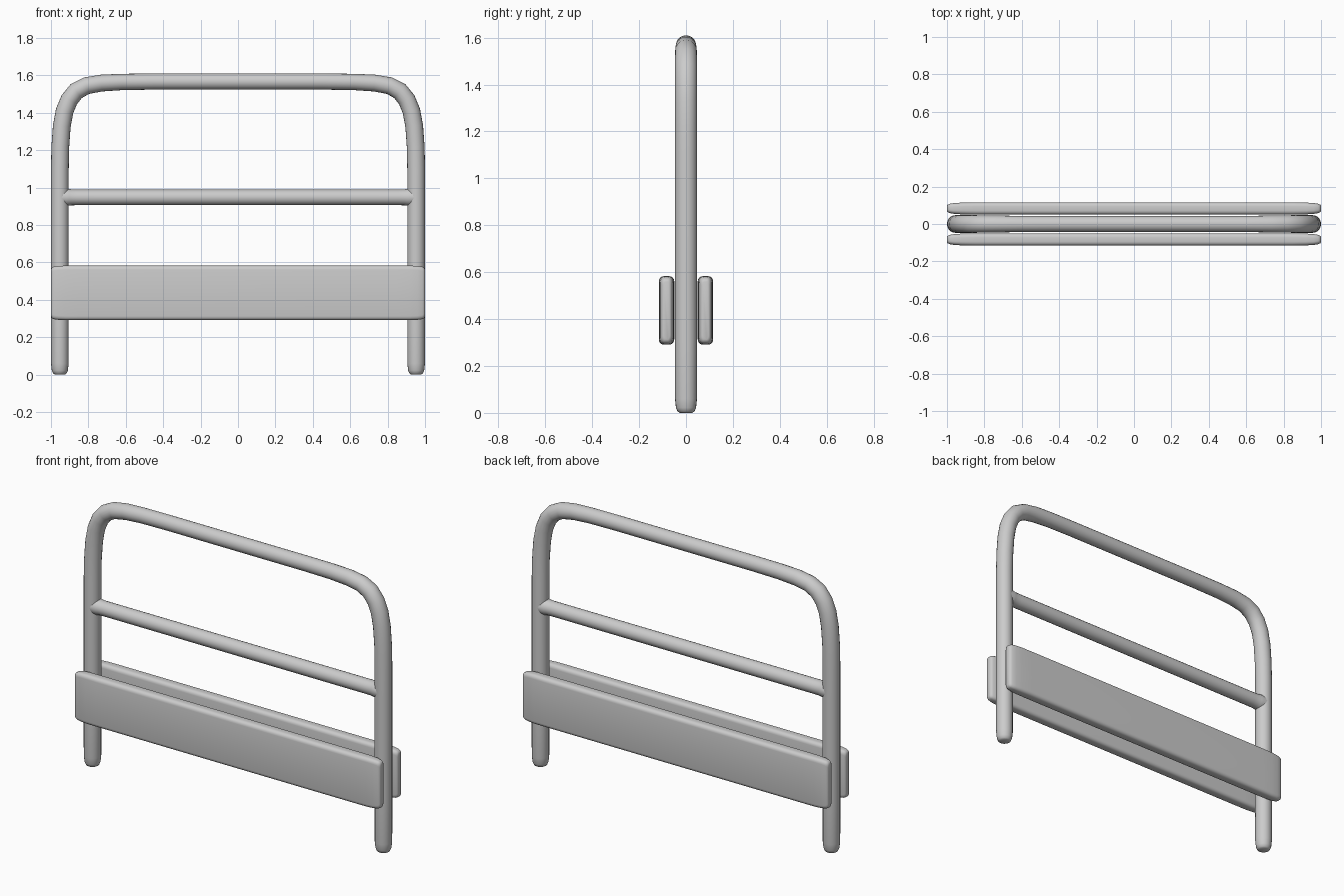
import bpy, bmesh, math
from mathutils import Vector

if "Cube" in bpy.data.objects:
    bpy.data.objects.remove(bpy.data.objects["Cube"])


def loft(name, rings):
    """Skin a list of equal-length vertex rings and close both ends."""
    bm = bmesh.new()
    loops = [[bm.verts.new(p) for p in ring] for ring in rings]
    n = len(loops[0])
    for a, b in zip(loops, loops[1:]):
        for i in range(n):
            j = (i + 1) % n
            bm.faces.new((a[i], a[j], b[j], b[i]))
    bm.faces.new(loops[0])
    bm.faces.new(loops[-1])
    bmesh.ops.recalc_face_normals(bm, faces=bm.faces)
    for f in bm.faces:
        f.smooth = True
    mesh = bpy.data.meshes.new(name)
    bm.to_mesh(mesh)
    bm.free()
    obj = bpy.data.objects.new(name, mesh)
    bpy.context.collection.objects.link(obj)
    return obj


def tube(name, half, sides=20):
    """Round tube in the XZ plane; half = (x, z, radius) on the left, mirrored to the right."""
    path = half + [(-x, z, r) for x, z, r in reversed(half)]
    pts = [Vector((x, 0, z)) for x, z, r in path]
    rings = []
    for i, p in enumerate(pts):
        t = (pts[min(i + 1, len(pts) - 1)] - pts[max(i - 1, 0)]).normalized()
        side = Vector((-t.z, 0, t.x))
        r = path[i][2]
        ring = []
        for k in range(sides):
            a = 2 * math.pi * k / sides
            ring.append(p + side * (r * math.cos(a)) + Vector((0, r * math.sin(a), 0)))
        rings.append(ring)
    return loft(name, rings)


def plank(name, y, z0, z1, thick):
    """Board with rounded edges whose thickness tapers at both ends."""
    ends = [(1.0, 0.014, 0.022), (0.996, 0.02, 0.012), (0.985, 0.025, 0.006),
            (0.96, 0.029, 0.002), (0.92, 0.0315, 0.0), (0.85, thick / 2, 0.0)]
    sections = [(-x, t, d) for x, t, d in ends] + [(x, t, d) for x, t, d in reversed(ends)]
    rings = []
    for x, t, inset in sections:
        hz = (z1 - z0) / 2 - inset
        zc = (z0 + z1) / 2
        ry, rz = t * 0.65, 0.022
        ring = []
        for q, (sy, sz) in enumerate([(1, 1), (-1, 1), (-1, -1), (1, -1)]):
            for k in range(5):
                a = math.pi / 2 * (q + k / 4)
                ring.append((x, y + sy * (t - ry) + ry * math.cos(a),
                             zc + sz * (hz - rz) + rz * math.sin(a)))
        rings.append(ring)
    return loft(name, rings)


R = 0.0475
# Bent outer frame with rounded feet
tube("outer_frame", [
    (-0.9525, 0.0, 0.026), (-0.9525, 0.006, 0.036), (-0.9525, 0.022, 0.043),
    (-0.9525, 0.06, 0.047), (-0.9525, 0.3, R), (-0.9525, 1.1, R),
    (-0.950, 1.22, R), (-0.942, 1.33, R), (-0.927, 1.41, R), (-0.902, 1.47, R),
    (-0.865, 1.516, R), (-0.81, 1.545, 0.046), (-0.73, 1.559, 0.045),
    (-0.62, 1.565, 0.0435), (-0.45, 1.567, 0.043)])

# Middle rail, flaring slightly where it meets the legs
tube("middle_rail", [
    (-0.95, 0.948, 0.046), (-0.915, 0.948, 0.046), (-0.903, 0.948, 0.0445),
    (-0.89, 0.948, 0.0425), (-0.86, 0.948, 0.042)])

# Wide boards on both faces
for label, s in (("front", -1), ("back", 1)):
    plank(label + "_board", s * 0.083, 0.291, 0.583, 0.066)

for o in bpy.context.collection.objects:
    o.select_set(True)
    bpy.context.view_layer.objects.active = o
bpy.ops.object.shade_smooth_by_angle(angle=math.radians(50))
